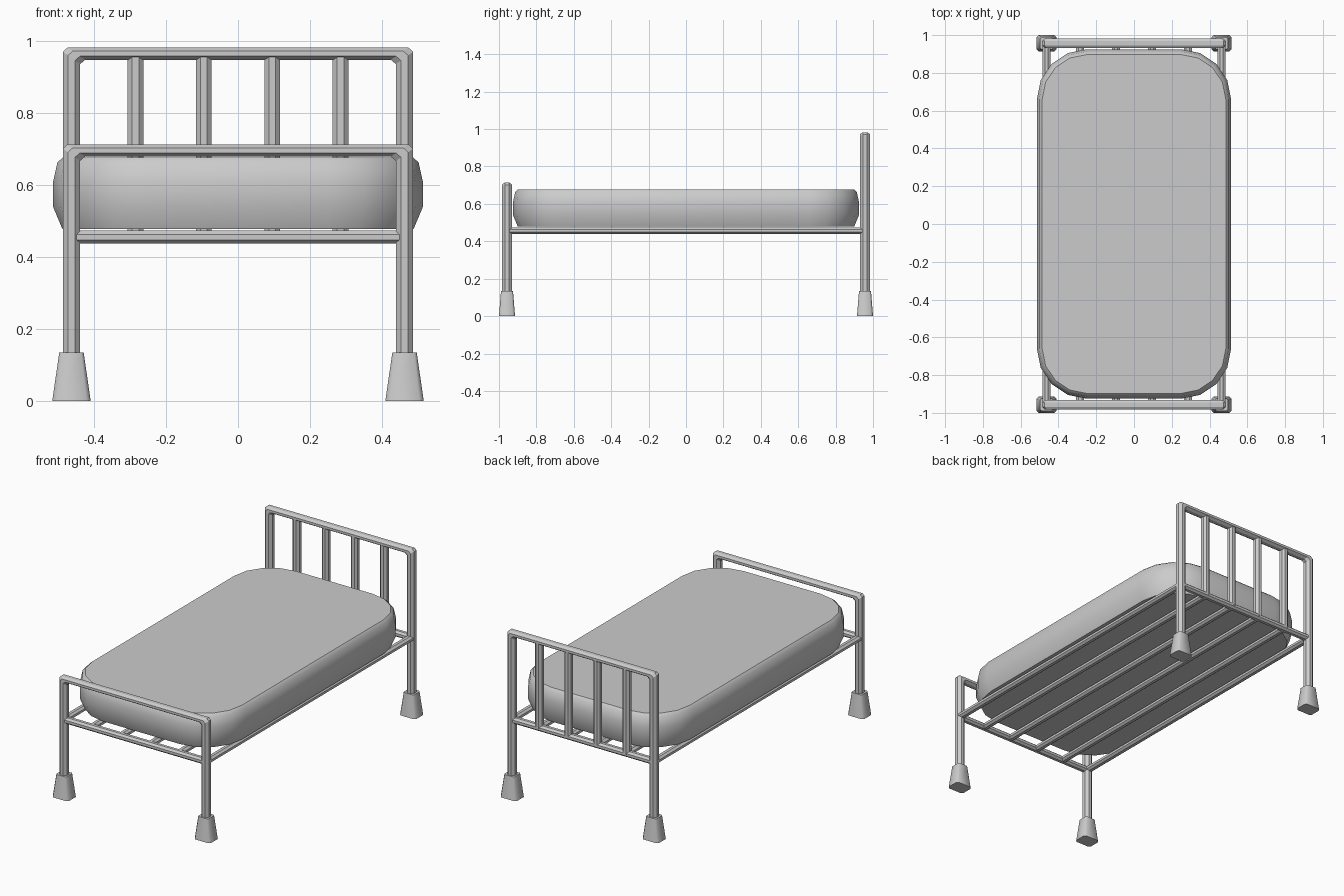
import bpy, bmesh, math
from mathutils import Vector

if "Cube" in bpy.data.objects:
    bpy.data.objects.remove(bpy.data.objects["Cube"])

PX, PY, RAIL_Z = 0.463, 0.957, 0.456   # post centre and rail height
OCT = [math.radians(22.5 + 45 * i) for i in range(8)]
K = 1 / math.cos(math.radians(22.5))   # octagon radius from half width


def loft(name, rings, smooth=None):
    """Skin a list of equal point rings and cap both ends."""
    bm = bmesh.new()
    vr = [[bm.verts.new(p) for p in r] for r in rings]
    n = len(vr[0])
    for a, b in zip(vr, vr[1:]):
        for i in range(n):
            bm.faces.new((a[i], a[(i + 1) % n], b[(i + 1) % n], b[i]))
    bm.faces.new(vr[0])
    bm.faces.new(vr[-1])
    bmesh.ops.recalc_face_normals(bm, faces=bm.faces)
    me = bpy.data.meshes.new(name)
    bm.to_mesh(me)
    bm.free()
    ob = bpy.data.objects.new(name, me)
    bpy.context.collection.objects.link(ob)
    if smooth:
        bpy.ops.object.select_all(action='DESELECT')
        ob.select_set(True)
        bpy.context.view_layer.objects.active = ob
        bpy.ops.object.shade_smooth_by_angle(angle=math.radians(smooth))
    return ob


def octagon(c, u, v):
    c, u, v = Vector(c), Vector(u) * K, Vector(v) * K
    return [c + u * math.cos(t) + v * math.sin(t) for t in OCT]


def bar(name, a, b, u, v):
    return loft(name, [octagon(a, u, v), octagon(b, u, v)])


def frame(name, y, top):
    """Bent tube: post, clipped corner, top bar, clipped corner, post."""
    pairs = [((-0.487, 0.1), (-0.439, 0.1)),
             ((-0.487, top - 0.012), (-0.439, top - 0.046)),
             ((-0.474, top), (-0.425, top - 0.034))]
    pairs += [((-o[0], o[1]), (-i[0], i[1])) for o, i in reversed(pairs)]
    rings = []
    for o, i in pairs:
        o, i = Vector((o[0], y, o[1])), Vector((i[0], y, i[1]))
        rings.append(octagon((o + i) / 2, (o - i) / 2, (0, 0.026, 0)))
    return loft(name, rings)


# Head and foot frames
frame("headboard_frame", PY, 0.983)
frame("footboard_frame", -PY, 0.714)

# Headboard bars and bed base slats
for k, x in enumerate((-0.285, -0.095, 0.095, 0.285)):
    bar(f"headboard_bar_{k}", (x, PY, RAIL_Z), (x, PY, 0.965),
        (0.022, 0, 0), (0, 0.022, 0))
    bar(f"base_slat_{k}", (x, -PY, RAIL_Z), (x, PY, RAIL_Z),
        (0.021, 0, 0), (0, 0, 0.017))

for s, side in ((-1, "left"), (1, "right")):
    # Side rails
    bar(f"{side}_side_rail", (s * PX, -PY, RAIL_Z), (s * PX, PY, RAIL_Z),
        (0.021, 0, 0), (0, 0, 0.017))
    # End rails
    bar("foot_rail" if s < 0 else "head_rail", (-PX, s * PY, RAIL_Z),
        (PX, s * PY, RAIL_Z), (0, 0.021, 0), (0, 0, 0.018))
    # Tapered feet with clipped corners
    for e, end in ((-1, "front"), (1, "back")):
        rings = []
        for z, hx, hy in ((0, 0.0535, 0.043), (0.135, 0.034, 0.032)):
            c = 0.22 * hx
            pts = [(hx, hy - c), (hx - c, hy), (c - hx, hy), (-hx, hy - c),
                   (-hx, c - hy), (c - hx, -hy), (hx - c, -hy), (hx, c - hy)]
            rings.append([(s * PX + x, e * PY + y, z) for x, y in pts])
        loft(f"{end}_{side}_foot", rings, smooth=50)

# Mattress: rounded rectangle lofted through an (inset, height) profile
rings = []
for inset, z in ((0.026, 0.478), (0.0, 0.54), (0.0, 0.61),
                 (0.012, 0.664), (0.028, 0.678)):
    r = 0.265
    ring = []
    for q, (sx, sy) in enumerate(((1, 1), (-1, 1), (-1, -1), (1, -1))):
        for i in range(5):
            t = math.radians(90 * q + 22.5 * i)
            ring.append((sx * (0.514 - r) + (r - inset) * math.cos(t),
                         sy * (0.925 - r) + (r - inset) * math.sin(t), z))
    rings.append(ring)
loft("mattress", rings, smooth=40)
